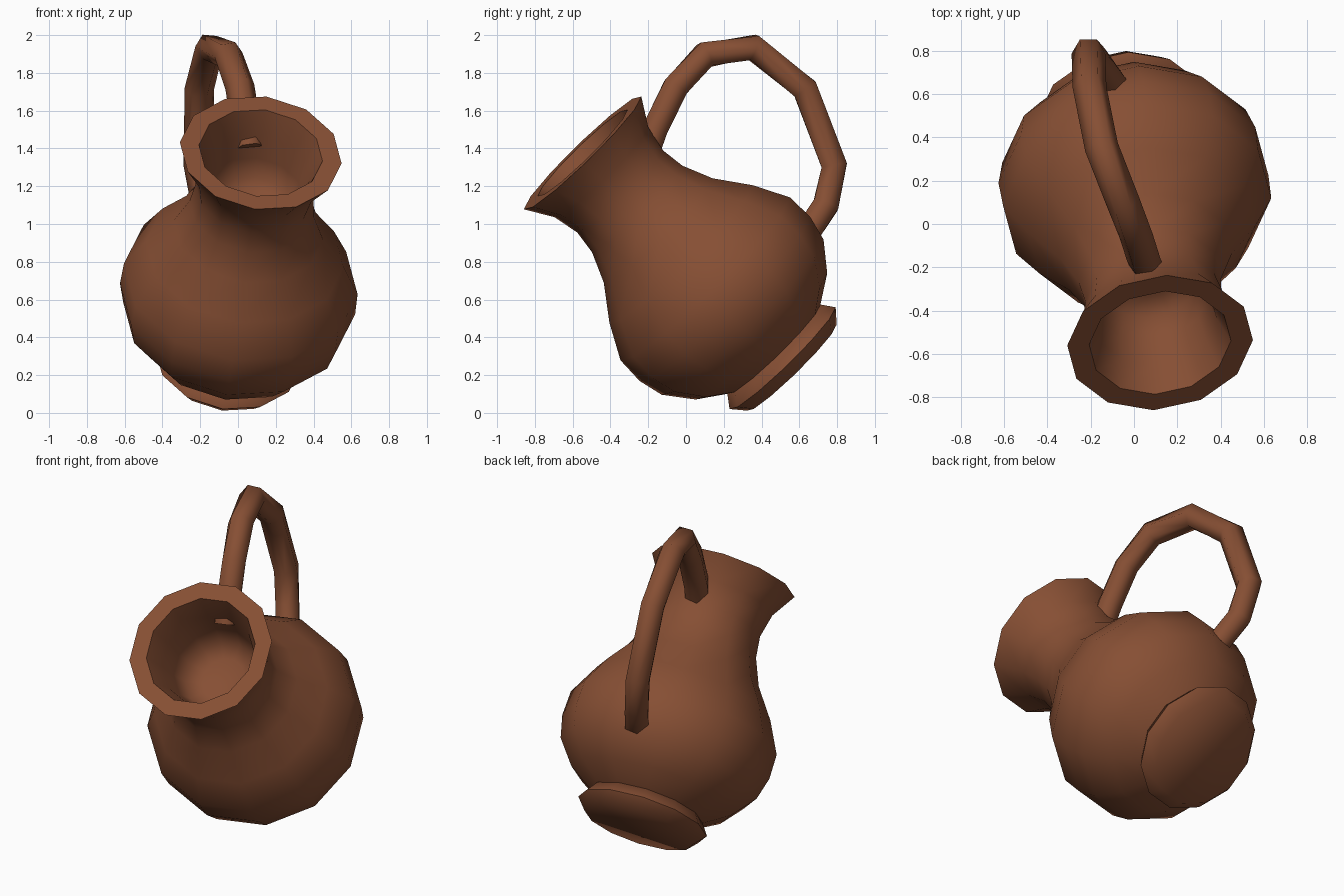
import bpy, bmesh, math
from mathutils import Vector

cube = bpy.data.objects.get("Cube")
if cube:
    bpy.data.objects.remove(cube)

clay = bpy.data.materials.new("brown_clay")
clay.use_nodes = True
colour = (0.24, 0.078, 0.034, 1)
clay.diffuse_color = colour
bsdf = clay.node_tree.nodes["Principled BSDF"]
bsdf.inputs["Base Color"].default_value = colour
bsdf.inputs["Roughness"].default_value = 0.8

# Leaning axis of the jug, from the foot to the mouth
FOOT = Vector((-0.06, 0.56, 0.24))
AXIS = Vector((0.113, -0.694, 0.712)).normalized()
U = Vector((0.03, 0.315, 0.295))
U = (U - AXIS * U.dot(AXIS)).normalized()
V = AXIS.cross(U)


def loft(name, rings, angle):
    """Skin a list of vertex rings and cap both ends."""
    bm = bmesh.new()
    loops = [[bm.verts.new(p) for p in ring] for ring in rings]
    n = len(loops[0])
    for a, b in zip(loops, loops[1:]):
        for i in range(n):
            j = (i + 1) % n
            bm.faces.new((a[i], a[j], b[j], b[i]))
    bm.faces.new(loops[0][::-1])
    bm.faces.new(loops[-1])
    bmesh.ops.recalc_face_normals(bm, faces=bm.faces)
    mesh = bpy.data.meshes.new(name)
    bm.to_mesh(mesh)
    bm.free()
    mesh.materials.append(clay)
    obj = bpy.data.objects.new(name, mesh)
    bpy.context.collection.objects.link(obj)
    bpy.ops.object.select_all(action="DESELECT")
    obj.select_set(True)
    bpy.context.view_layer.objects.active = obj
    bpy.ops.object.shade_smooth_by_angle(angle=math.radians(angle))
    return obj


def circle(centre, u, v, r, n):
    return [centre + (u * math.cos(a) + v * math.sin(a)) * r
            for a in (math.tau * i / n for i in range(n))]


def turned(name, profile, angle):
    return loft(name, [circle(FOOT + AXIS * t, U, V, r, 12) for t, r in profile], angle)


# Foot disc
turned("foot", [(0, 0.33), (0.07, 0.39), (0.14, 0.34)], 60)

# Body, neck, flared rim and hollow inside, as (height along axis, radius)
outside = [(0.1, 0.29), (0.135, 0.34), (0.232, 0.484), (0.375, 0.595), (0.51, 0.628),
           (0.66, 0.624), (0.845, 0.527), (1.02, 0.4), (1.18, 0.332),
           (1.31, 0.315), (1.452, 0.344), (1.597, 0.432)]
inside = [(1.597, 0.33), (1.45, 0.28), (1.31, 0.255), (1.2, 0.22), (1.16, 0.13)]
turned("jug_body", outside + inside, 60)

# Arched handle, twisting sideways from the neck to the back of the body
path = [Vector(p) for p in (
    (0.06, -0.2, 1.4), (0.045, -0.165, 1.5), (0.01, -0.055, 1.725), (-0.05, 0.1, 1.895),
    (-0.15, 0.355, 1.935), (-0.205, 0.63, 1.715), (-0.21, 0.785, 1.31),
    (-0.17, 0.74, 1.1), (-0.1, 0.64, 0.95))]
rings = []
for i, p in enumerate(path):
    before, after = path[max(i - 1, 0)], path[min(i + 1, len(path) - 1)]
    tangent = (after - before).normalized()
    side = Vector((1, 0, 0))
    side = (side - tangent * side.dot(tangent)).normalized()
    rings.append(circle(p, side, tangent.cross(side), 0.078, 6))
loft("handle", rings, 80)
